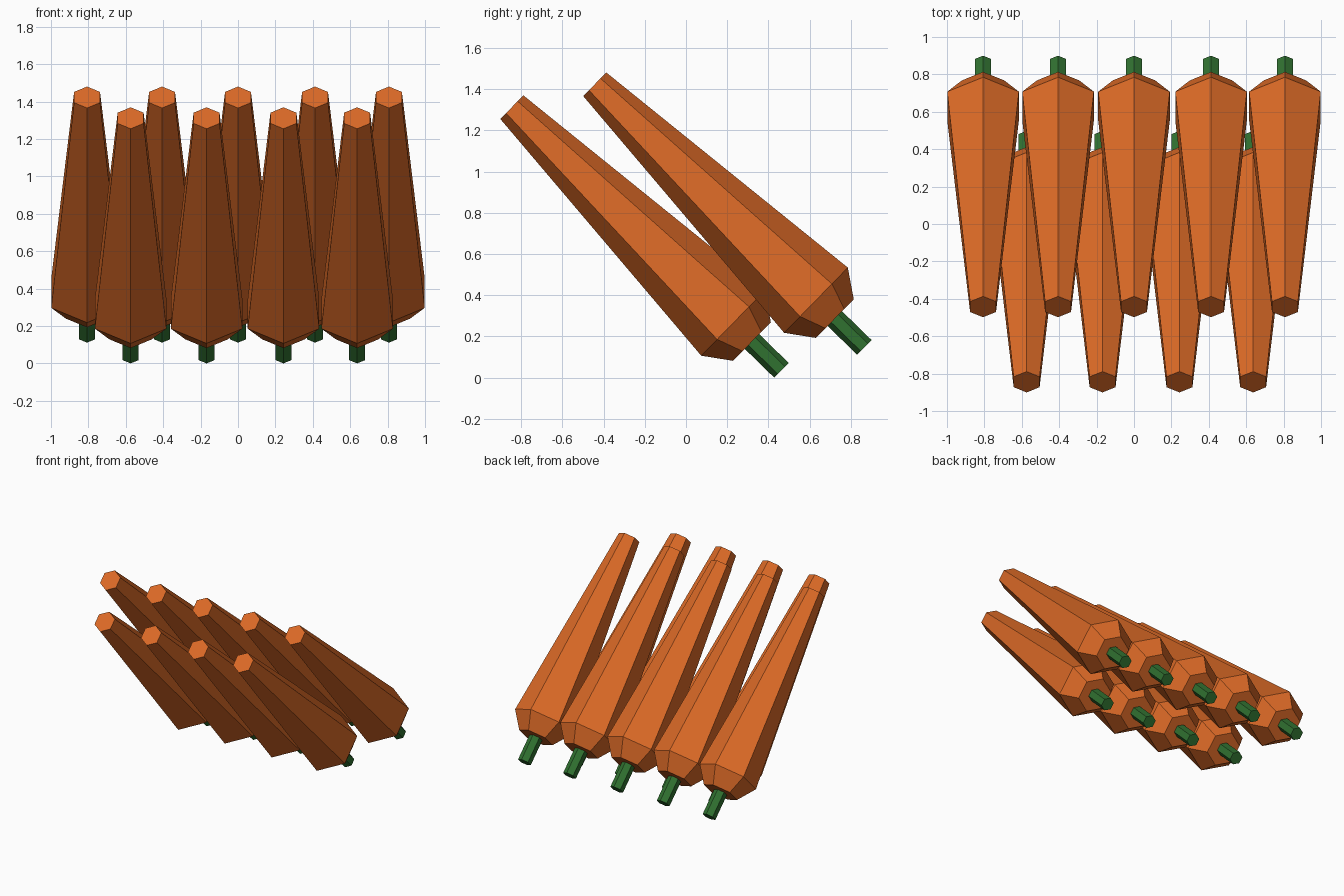
import bpy, bmesh, math
from mathutils import Matrix, Vector

if "Cube" in bpy.data.objects:
    bpy.data.objects.remove(bpy.data.objects["Cube"])


def material(name, color):
    m = bpy.data.materials.new(name)
    m.diffuse_color = (*color, 1)
    m.use_nodes = True
    m.node_tree.nodes["Principled BSDF"].inputs["Base Color"].default_value = m.diffuse_color
    return m


ORANGE = material("carrot_orange", (0.72, 0.145, 0.02))
GREEN = material("stem_green", (0.03, 0.165, 0.03))
SIDES = 6
TILT = math.radians(44.3)      # slope of the carrots, tips raised to the front


def lathe(name, profile, mat, matrix):
    """Six-sided solid from (radius, height) rings with flat end caps."""
    bm = bmesh.new()
    rings = []
    for r, h in profile:
        rings.append([bm.verts.new((r * math.sin(i * math.tau / SIDES),
                                    r * math.cos(i * math.tau / SIDES), h))
                      for i in range(SIDES)])
    for a, b in zip(rings, rings[1:]):
        for i in range(SIDES):
            j = (i + 1) % SIDES
            bm.faces.new((a[i], a[j], b[j], b[i]))
    bm.faces.new(rings[0])
    bm.faces.new(rings[-1])
    bmesh.ops.recalc_face_normals(bm, faces=bm.faces)
    me = bpy.data.meshes.new(name)
    bm.to_mesh(me)
    bm.free()
    me.materials.append(mat)
    ob = bpy.data.objects.new(name, me)
    ob.matrix_world = matrix
    bpy.context.collection.objects.link(ob)


def carrot(name, x, y, z):
    # local z runs from the stem end up to the tip
    rot = Matrix.Rotation(math.pi / 2 - TILT, 4, 'X')
    m = Matrix.Translation(Vector((x, y, z))) @ rot
    lathe(name + "_root", [(0.131, 0.2), (0.221, 0.328), (0.08, 1.827)], ORANGE, m)
    lathe(name + "_stem", [(0.05, 0.0), (0.05, 0.22)], GREEN, m)


# back row of five, front row of four nested below
for i, x in enumerate((-0.807, -0.406, 0, 0.412, 0.807)):
    carrot(f"back_carrot_{i + 1}", x, 0.865, 0.147)
for i, x in enumerate((-0.574, -0.168, 0.243, 0.637)):
    carrot(f"front_carrot_{i + 1}", x, 0.463, 0.036)
